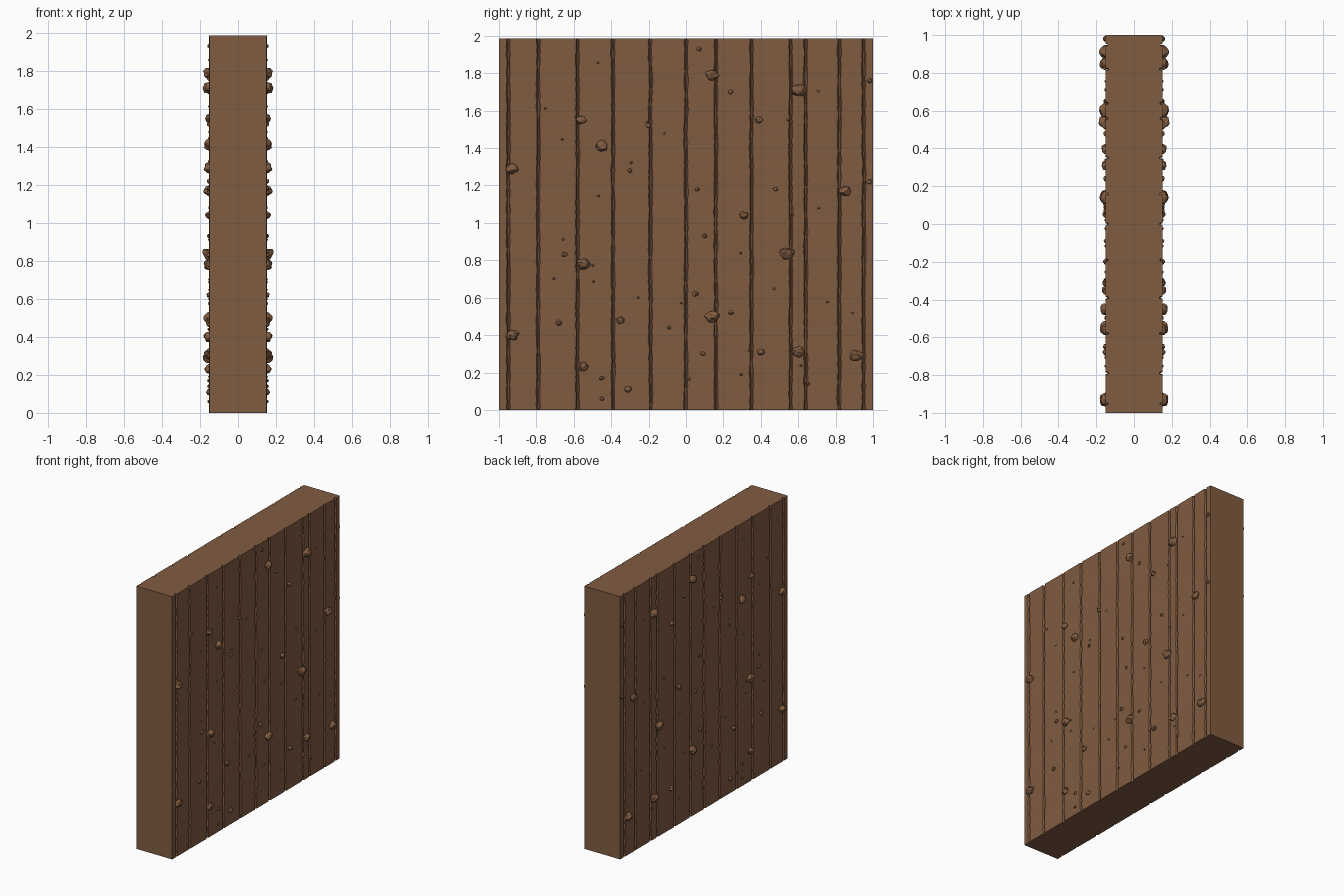
import bpy, bmesh, random
from mathutils import Vector, noise

if "Cube" in bpy.data.objects:
    bpy.data.objects.remove(bpy.data.objects["Cube"])

random.seed(4)
HALF_T, HEIGHT, ROWS = 0.15, 1.985, 90

wood = bpy.data.materials.new("brown wood")
wood.diffuse_color = (0.216, 0.107, 0.053, 1)
wood.use_nodes = True
wood.node_tree.nodes["Principled BSDF"].inputs["Base Color"].default_value = wood.diffuse_color


def finish(name, bm):
    bmesh.ops.recalc_face_normals(bm, faces=bm.faces)
    me = bpy.data.meshes.new(name)
    bm.to_mesh(me)
    bm.free()
    me.materials.append(wood)
    ob = bpy.data.objects.new(name, me)
    bpy.context.collection.objects.link(ob)
    bpy.context.view_layer.objects.active = ob
    ob.select_set(True)
    bpy.ops.object.shade_smooth_by_angle(angle=0.6)
    ob.select_set(False)
    return ob


# Plank wall: ragged V grooves run up both broad faces, mirrored in x
grooves = [-0.95, -0.79, -0.58, -0.39, -0.19, 0, 0.16, 0.35, 0.56, 0.64, 0.82, 0.95]


def profile(z):
    pts = [(-1, HALF_T)]
    for i, g in enumerate(grooves):
        n = noise.noise(Vector((i * 7.3, 0, z * 6)))
        c = g + 0.004 * n
        w = 0.009 + 0.003 * random.uniform(-1, 1)
        depth = 0.014 + 0.008 * n
        pts += [(c - w, HALF_T + 0.002 * random.random()),
                (c - 0.003, HALF_T - depth), (c + 0.003, HALF_T - depth),
                (c + w, HALF_T + 0.002 * random.random())]
    return pts + [(1, HALF_T)]


bm = bmesh.new()
rings = []
for r in range(ROWS + 1):
    z = HEIGHT * r / ROWS
    pts = profile(z)
    right = [bm.verts.new((x, y, z)) for y, x in pts]
    left = [bm.verts.new((-x, y, z)) for y, x in pts]
    rings.append((right, left))
n = len(rings[0][0])
for (r0, l0), (r1, l1) in zip(rings, rings[1:]):
    for a, b in ((r0, r1), (l0, l1)):
        for i in range(n - 1):
            bm.faces.new((a[i], a[i + 1], b[i + 1], b[i]))
    for i in (0, n - 1):
        bm.faces.new((r0[i], l0[i], l1[i], r1[i]))
for right, left in (rings[0], rings[-1]):
    for i in range(n - 1):
        bm.faces.new((right[i], right[i + 1], left[i + 1], left[i]))
finish("plank_wall", bm)

# Knots: lumpy pebbles on both broad faces (y, z, size)
knots = [(-.93, 1.29, .03), (-.56, 1.55, .023), (-.45, 1.41, .03), (.14, 1.79, .03),
         (.60, 1.71, .034), (.39, 1.55, .018), (.85, 1.17, .03), (.31, 1.04, .021),
         (.54, .84, .034), (-.55, .78, .03), (-.93, .40, .03), (-.68, .465, .015),
         (-.55, .23, .025), (-.35, .48, .02), (.14, .50, .032), (.60, .31, .03),
         (.91, .29, .031), (.40, .31, .02), (.05, .62, .015), (-.31, .11, .017),
         (-.20, 1.52, .014), (.65, .14, .012), (-.65, .83, .014), (.48, 1.18, .013),
         (.06, 1.18, .012), (.07, 1.93, .012), (.24, 1.70, .013), (.98, 1.22, .014),
         (.24, .52, .012), (-.09, .44, .01), (.10, .93, .012), (-.45, .17, .012),
         (-.45, .06, .012), (.09, .30, .012), (-.30, 1.28, .012), (.98, 1.76, .014)]
# Fine grain specks fill the rest
knots += [(random.uniform(-.9, .95), random.uniform(.1, 1.9), .007) for _ in range(25)]

bm = bmesh.new()
for y, z, s in knots:
    seed = Vector((y * 9, z * 9, 3))
    for side in (1, -1):
        ret = bmesh.ops.create_icosphere(bm, subdivisions=3 if s > .014 else 2, radius=1)
        for v in ret["verts"]:
            k = 1 + 0.35 * noise.noise(v.co * 1.6 + seed)
            p = v.co * k * s
            v.co = (side * (HALF_T + p.x), min(1, y + p.y * 1.1), z + p.z * 0.9)
finish("knots", bm)
